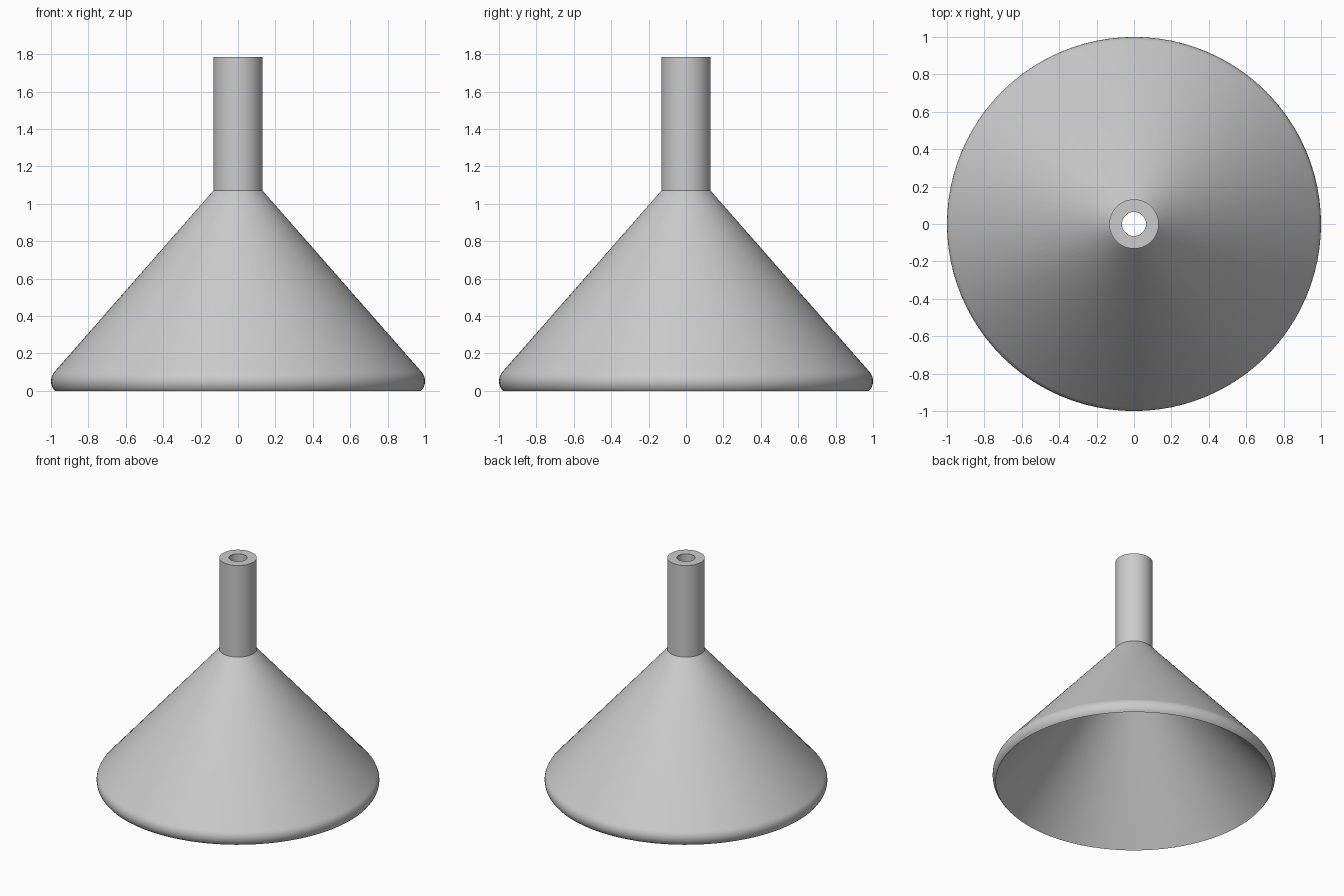
import bpy
import bmesh
from math import cos, sin, pi, radians
from mathutils import Matrix

if "Cube" in bpy.data.objects:
    bpy.data.objects.remove(bpy.data.objects["Cube"])

SEGMENTS = 96

# Single plain grey
grey = bpy.data.materials.new("light_grey")
grey.use_nodes = True
grey.diffuse_color = (0.6, 0.6, 0.6, 1)
grey.node_tree.nodes["Principled BSDF"].inputs["Base Color"].default_value = grey.diffuse_color


def lathe(name, profile):
    """Spin a closed (radius, height) outline about z."""
    bm = bmesh.new()
    verts = [bm.verts.new((r, 0, z)) for r, z in profile]
    edges = [bm.edges.new((a, verts[i - 1])) for i, a in enumerate(verts)]
    bmesh.ops.spin(bm, geom=verts + edges, cent=(0, 0, 0), axis=(0, 0, 1),
                   angle=2 * pi, steps=SEGMENTS, use_merge=True)
    bmesh.ops.remove_doubles(bm, verts=bm.verts, dist=1e-5)
    bmesh.ops.recalc_face_normals(bm, faces=bm.faces)
    mesh = bpy.data.meshes.new(name)
    bm.to_mesh(mesh)
    bm.free()
    mesh.materials.append(grey)
    obj = bpy.data.objects.new(name, mesh)
    bpy.context.collection.objects.link(obj)
    bpy.ops.object.select_all(action="DESELECT")
    obj.select_set(True)
    bpy.context.view_layer.objects.active = obj
    bpy.ops.object.shade_smooth_by_angle(angle=radians(30))
    return obj


# Rounded lip, running from the cone's tangent down to the sharp mouth edge
LIP_STEPS = 10
lip = []
for i in range(LIP_STEPS + 1):
    a = radians(41 - 85 * i / LIP_STEPS)
    lip.append((0.925 + 0.075 * cos(a), max(0, 0.052 + 0.075 * sin(a))))
lip[-1] = (lip[-1][0], 0)

# Spout outside, cone, lip, then the inner cone and the bore
spout = [(0.064, 1.785), (0.132, 1.785), (0.132, 1.07)]
bore = [(0.064, 1.04)]
lathe("funnel_body", spout + lip + bore)
